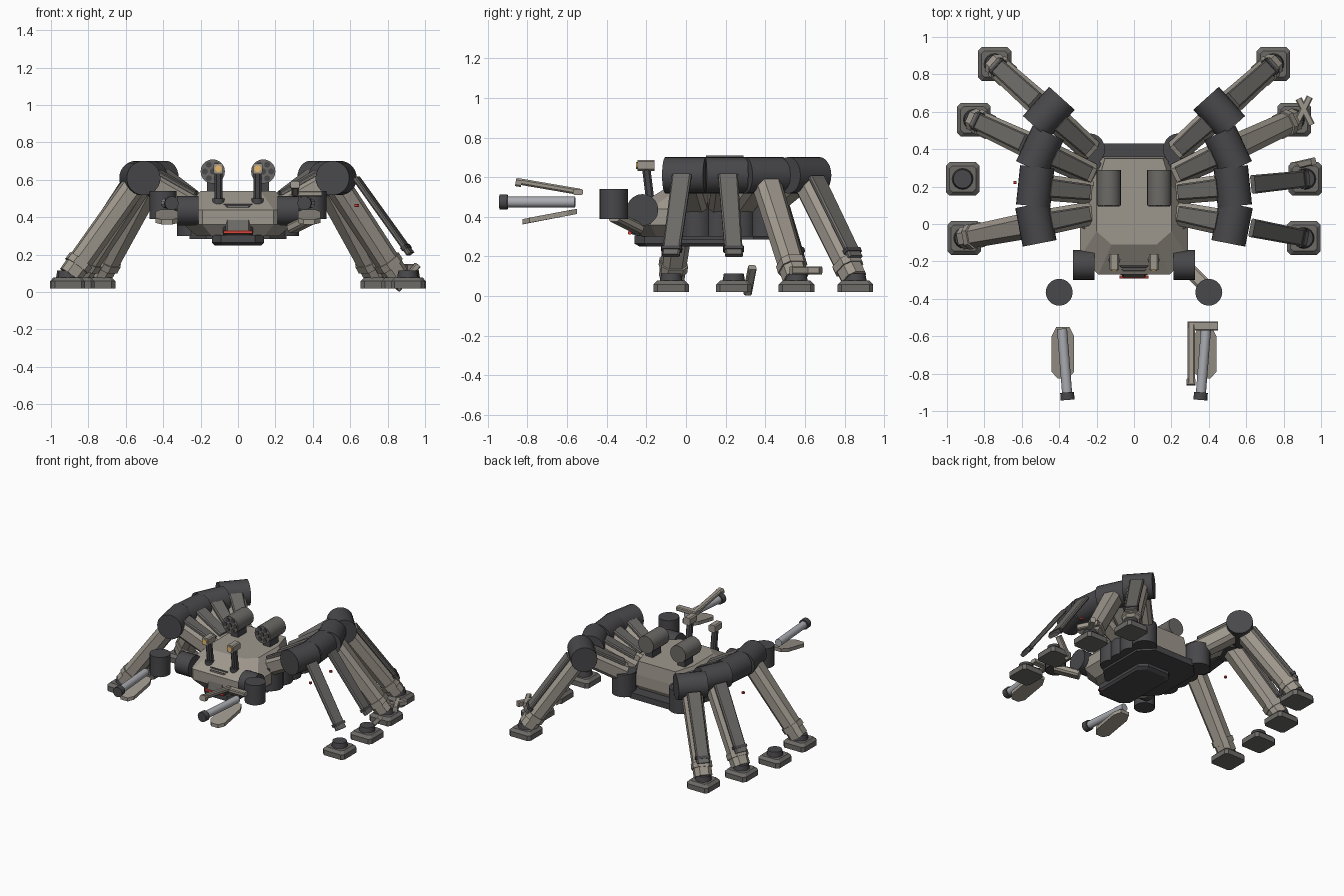
import bpy, bmesh
from math import pi, cos, sin, radians
from mathutils import Vector as V, Matrix

if "Cube" in bpy.data.objects:
    bpy.data.objects.remove(bpy.data.objects["Cube"])


def mat(name, c):
    m = bpy.data.materials.new(name)
    m.diffuse_color = (*c, 1)
    m.use_nodes = True
    m.node_tree.nodes["Principled BSDF"].inputs["Base Color"].default_value = m.diffuse_color
    return m


TAN = mat("tan_armour", (0.34, 0.31, 0.265))
MID = mat("grey_armour", (0.15, 0.145, 0.135))
DARK = mat("dark_metal", (0.065, 0.065, 0.07))
STEEL = mat("steel", (0.40, 0.41, 0.44))
RED = mat("red_light", (0.7, 0.06, 0.04))
AMBER = mat("amber_lens", (0.85, 0.5, 0.15))


def loft(name, rings, m):
    """Skin a stack of equal-length closed rings and cap both ends."""
    bm = bmesh.new()
    vs = [[bm.verts.new(p) for p in r] for r in rings]
    n = len(rings[0])
    for a, b in zip(vs, vs[1:]):
        for i in range(n):
            j = (i + 1) % n
            bm.faces.new((a[i], a[j], b[j], b[i]))
    bm.faces.new(vs[0])
    bm.faces.new(vs[-1])
    bmesh.ops.recalc_face_normals(bm, faces=bm.faces)
    me = bpy.data.meshes.new(name)
    bm.to_mesh(me)
    bm.free()
    me.materials.append(m)
    ob = bpy.data.objects.new(name, me)
    bpy.context.collection.objects.link(ob)
    return ob


def octagon(w, d, c):
    return [(w - c, -d), (w, c - d), (w, d - c), (w - c, d),
            (c - w, d), (-w, d - c), (-w, c - d), (c - w, -d)]


def beam(name, a, b, w, d, c, m, w2=None):
    """Chamfered bar from a to b: w across, d deep, c chamfer."""
    a, b = V(a), V(b)
    ax = (b - a).normalized()
    s = ax.cross(V((0, 0, 1)))
    s = s.normalized() if s.length > 0.01 else V((1, 0, 0))
    u = s.cross(ax)
    return loft(name, [[p + s * x + u * y for x, y in octagon(k / 2, d / 2, c)]
                       for p, k in ((a, w), (b, w2 or w))], m)


def rod(name, a, b, r, m, n=20, r2=None):
    a, b = V(a), V(b)
    q = (b - a).to_track_quat('Z', 'Y')
    ob = loft(name, [[p + q @ V((k * cos(2 * pi * i / n), k * sin(2 * pi * i / n), 0)) for i in range(n)]
                     for p, k in ((a, r), (b, r2 or r))], m)
    for f in ob.data.polygons:
        f.use_smooth = len(f.vertices) == 4 and n > 12
    return ob


def slab(name, c, w, d, levels, ch, m):
    """Stack of octagonal rings: levels = (z, scale)."""
    return loft(name, [[(c[0] + x * s, c[1] + y * s, z) for x, y in octagon(w, d, ch)]
                       for z, s in levels], m)


# hull
def ring(z, half):
    return [(x, y, z) for x, y in half] + [(-x, y, z) for x, y in reversed(half)]


wide = [(0.19, -0.27), (0.29, -0.18), (0.29, 0.15), (0.17, 0.36)]
loft("hull", [ring(0.30, [(0.14, -0.22), (0.22, -0.15), (0.22, 0.14), (0.13, 0.33)]),
              ring(0.36, wide), ring(0.44, wide),
              ring(0.54, [(0.12, -0.11), (0.20, -0.04), (0.20, 0.20), (0.155, 0.35)])], TAN)
slab("belly_plate", (0, 0), 0.14, 0.26, [(0.25, 0.9), (0.265, 1), (0.305, 1)], 0.05, DARK)
slab("hip_deck", (0, 0.16), 0.26, 0.27, [(0.285, 1), (0.33, 1)], 0.09, DARK)
beam("nose_plate", (0, -0.265, 0.31), (0, -0.225, 0.455), 0.13, 0.05, 0.008, MID)
beam("nose_frame", (0, -0.25, 0.31), (0, -0.205, 0.465), 0.16, 0.05, 0.01, DARK)
beam("nose_light", (-0.078, -0.284, 0.32), (0.078, -0.284, 0.32), 0.016, 0.016, 0.002, RED)

# legs: side-independent hip y and heading
LEGS = [("front", 0.055, -11), ("mid_front", 0.17, 6), ("mid_rear", 0.27, 25), ("rear", 0.40, 42)]
CORE = {(-1, 0), (-1, 2), (-1, 3), (1, 2), (1, 3)}
PLATE = {(-1, 2), (-1, 3), (1, 0), (1, 1), (1, 3)}
for sx in (-1, 1):
    side = "right_" if sx > 0 else "left_"
    for k, (nm, hy, ang) in enumerate(LEGS):
        nm = side + nm
        h = V((0.24 * sx, hy, 0))
        d = V((cos(radians(ang)) * sx, sin(radians(ang)), 0))
        t = V((-d.y, d.x, 0))

        def at(r, z):
            return h + d * r + V((0, 0, z))
        # hip, thigh and knee
        rod(nm + "_hip", at(0, 0.30), at(0, 0.47), 0.085, DARK)
        beam(nm + "_thigh", at(0.0, 0.45), at(0.27, 0.60), 0.125, 0.12, 0.025, TAN, 0.14)
        beam(nm + "_thigh_plate", at(0.0, 0.525), at(0.21, 0.64), 0.085, 0.03, 0.008, MID, 0.1)
        rod(nm + "_knee", at(0.29, 0.61) - t * 0.105, at(0.29, 0.61) + t * 0.105, 0.092, DARK, 24)
        # shin core, armour plate, status light
        top, end = at(0.30, 0.60), at(0.67, 0.09)
        ax = (end - top).normalized()
        out = t.cross(ax)
        if out.z < 0:
            out = -out
        if (sx, k) in CORE:
            beam(nm + "_shin", top, end, 0.14, 0.12, 0.03, TAN, 0.12)
            beam(nm + "_ankle_cuff", top + ax * 0.53, top + ax * 0.57, 0.135, 0.135, 0.03, TAN)
        if (sx, k) in PLATE:
            o = out * (0.085 if (sx, k) not in CORE else 0.07)
            beam(nm + "_shin_plate", top + o + ax * 0.05, top + o + ax * 0.55, 0.10, 0.028, 0.008, MID, 0.09)
            beam(nm + "_plate_lip", top + o + ax * 0.50, top + o + ax * 0.52, 0.105, 0.036, 0.006, DARK)
        lp = top + ax * 0.17 - t * 0.01
        beam(nm + "_light", lp - V((0.008, 0, 0)), lp + V((0.008, 0, 0)), 0.016, 0.016, 0.002, RED)
        # foot
        f = at(0.68, 0)
        slab(nm + "_foot", f, 0.09, 0.09, [(0.02, 1), (0.058, 1), (0.078, 0.78)], 0.02, MID)
        rod(nm + "_ankle", f + V((0, 0, 0.07)), f + V((0, 0, 0.115)), 0.058, DARK, 16, 0.05)

# loose ankle cuff bars
beam("loose_bar_rear", (0.87, 0.54, 0.13), (0.94, 0.68, 0.13), 0.035, 0.04, 0.006, TAN)
beam("loose_bar_rear_cross", (0.88, 0.67, 0.13), (0.95, 0.53, 0.13), 0.035, 0.04, 0.006, TAN)
beam("loose_bar_front", (0.85, 0.31, 0.015), (0.96, 0.335, 0.145), 0.04, 0.035, 0.006, TAN)

for sx in (-1, 1):
    side = "right_" if sx > 0 else "left_"
    # shoulder and elbow
    rod(side + "shoulder", (0.21 * sx, -0.22, 0.435), (0.325 * sx, -0.22, 0.435), 0.08, DARK)
    rod(side + "elbow", (0.40 * sx, -0.365, 0.39), (0.40 * sx, -0.365, 0.54), 0.072, DARK)
    # gun barrel and lower jaw
    g0, g1 = V((0.385 * sx, -0.56, 0.475)), V((0.358 * sx, -0.90, 0.475))
    rod(side + "gun_barrel", g0, g1, 0.027, STEEL)
    rod(side + "gun_muzzle", g1, g1 + (g1 - g0) * 0.12, 0.037, DARK)
    loft(side + "lower_jaw", [[(0.38 * sx + x, y, z + k) for x, y, z in (
        (-0.035, -0.55, 0.415), (0.035, -0.55, 0.415), (0.06, -0.60, 0.405), (0.06, -0.79, 0.37),
        (0.03, -0.825, 0.362), (-0.03, -0.825, 0.362), (-0.06, -0.79, 0.37), (-0.06, -0.60, 0.405))]
        for k in (0, 0.026)], TAN)
    # sensor stalk
    rod(side + "stalk_base", (0.105 * sx, -0.19, 0.46), (0.105 * sx, -0.19, 0.50), 0.032, DARK, 12)
    beam(side + "stalk", (0.105 * sx, -0.18, 0.48), (0.105 * sx, -0.20, 0.64), 0.042, 0.042, 0.01, DARK)
    beam(side + "sensor_head", (0.105 * sx, -0.16, 0.66), (0.105 * sx, -0.245, 0.66), 0.052, 0.055, 0.008, TAN)
    rod(side + "sensor_lens", (0.105 * sx, -0.24, 0.66), (0.105 * sx, -0.252, 0.66), 0.018, AMBER, 12)
    # rocket pod with seven tubes
    beam(side + "pod_mount", (0.135 * sx, 0.15, 0.56), (0.135 * sx, 0.25, 0.56), 0.06, 0.08, 0.01, DARK)
    rod(side + "rocket_pod", (0.135 * sx, 0.10, 0.645), (0.135 * sx, 0.29, 0.645), 0.065, MID, 20)
    for i in range(7):
        r = 0.042 if i else 0
        c = V((0.135 * sx + r * cos(i * pi / 3), 0.102, 0.645 + r * sin(i * pi / 3)))
        rod(side + "rocket_tube_%d" % i, c, c - V((0, 0.008, 0)), 0.016, DARK, 10)

# surviving right arm link and upper jaw
beam("right_arm_link", (0.29, -0.24, 0.34), (0.41, -0.36, 0.40), 0.075, 0.05, 0.012, TAN)
beam("right_upper_jaw", (0.305, -0.53, 0.525), (0.305, -0.85, 0.58), 0.04, 0.032, 0.008, TAN)
beam("right_jaw_tip", (0.305, -0.83, 0.57), (0.305, -0.86, 0.575), 0.05, 0.04, 0.008, TAN)
beam("right_jaw_crossbar", (0.285, -0.545, 0.525), (0.45, -0.545, 0.525), 0.05, 0.03, 0.006, TAN)
